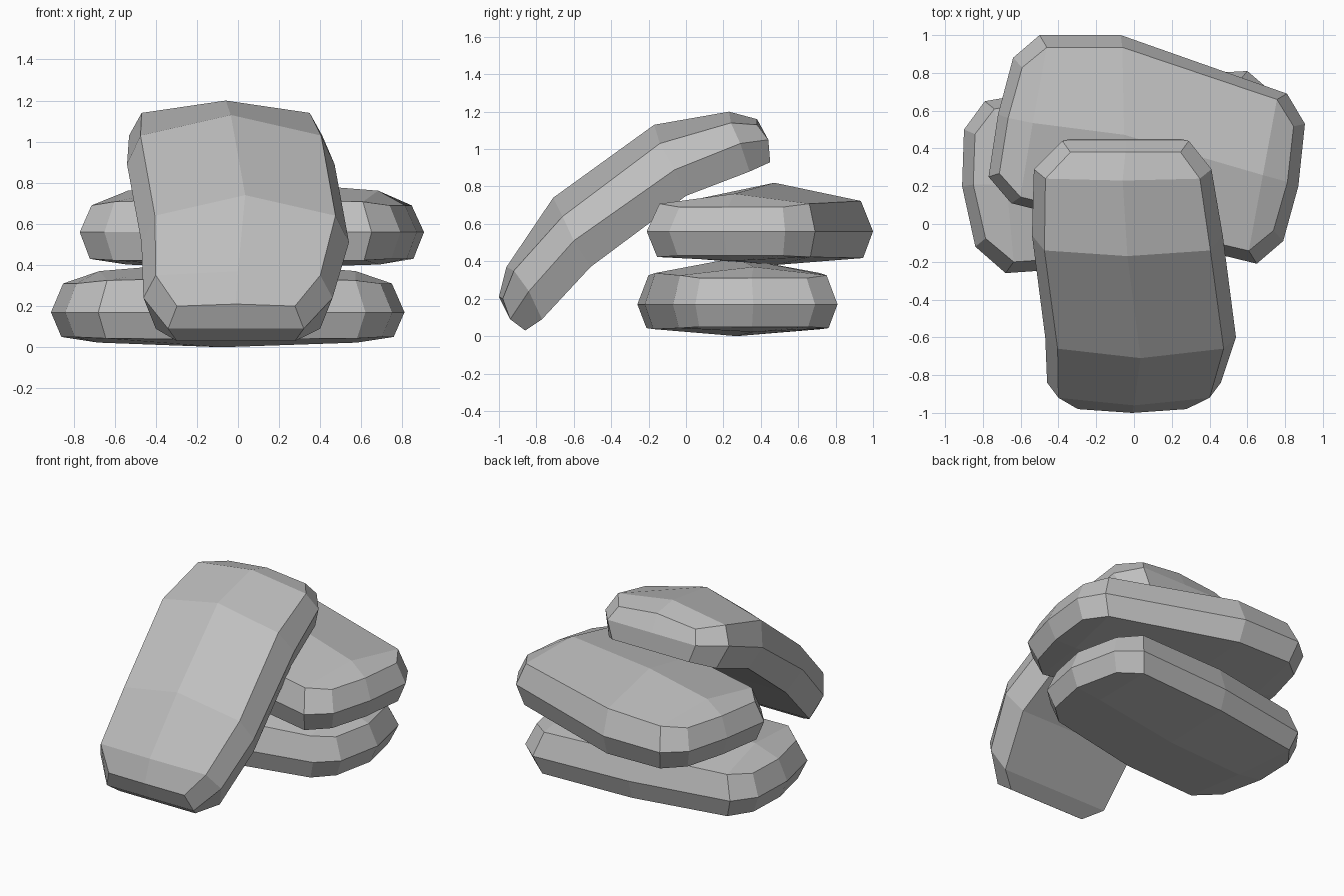
import bpy
import bmesh

cube = bpy.data.objects.get("Cube")
if cube:
    bpy.data.objects.remove(cube, do_unlink=True)

stone = bpy.data.materials.new("stone_grey")
stone.use_nodes = True
GREY = (0.52, 0.52, 0.52, 1)
stone.diffuse_color = GREY
stone.node_tree.nodes["Principled BSDF"].inputs["Base Color"].default_value = GREY


def rim(grid):
    """Boundary of a three-column grid, in order."""
    inner = grid[1:-1]
    return (grid[0] + [row[2] for row in inner]
            + grid[-1][::-1] + [row[0] for row in reversed(inner)])


def make_stone(name, top, girdle, bottom):
    """Join a top grid, a widest ring and a bottom grid into one faceted stone."""
    bm = bmesh.new()
    top, bottom = ([[bm.verts.new(p) for p in row] for row in g] for g in (top, bottom))
    belt = [bm.verts.new(p) for p in rim(girdle)]
    for grid in (top, bottom):
        for a, b in zip(grid, grid[1:]):
            for j in range(2):
                bm.faces.new((a[j], a[j + 1], b[j + 1], b[j]))
        edge = rim(grid)
        for i in range(len(belt)):
            k = (i + 1) % len(belt)
            bm.faces.new((edge[i], edge[k], belt[k], belt[i]))
    bmesh.ops.recalc_face_normals(bm, faces=bm.faces)
    mesh = bpy.data.meshes.new(name)
    bm.to_mesh(mesh)
    bm.free()
    mesh.materials.append(stone)
    bpy.context.collection.objects.link(bpy.data.objects.new(name, mesh))


def flat_stone(name, rows, z_mid, z_top, z_bottom, crown, belly):
    """Lying stone: rows of front, centre and back points along x."""
    pts = [p for row in rows for p in row]
    cx, cy = (sum(p[i] for p in pts) / len(pts) for i in (0, 1))

    def layer(scale, z, bulge):
        grid = []
        for i, row in enumerate(rows):
            # swell only the inside of the cap, most in the middle row
            swell = bulge * (0, .55, 1, .55, 0)[i]
            grid.append([(cx + (x - cx) * scale[0], cy + (y - cy) * scale[1],
                          z + swell * (1 if j == 1 else 0.25))
                         for j, (x, y) in enumerate(row)])
        return grid

    make_stone(name, layer((.93, .89), z_top, crown), layer((1, 1), z_mid, 0),
               layer((.94, .91), z_bottom, -belly))


# Bottom stone
flat_stone("bottom_stone", [
    [(-.84, -.12), (-.91, .2), (-.9, .5)],
    [(-.68, -.26), (-.72, .2), (-.79, .65)],
    [(-.1, -.22), (-.08, .27), (-.1, .77)],
    [(.62, -.07), (.62, .37), (.6, .81)],
    [(.75, .05), (.81, .36), (.74, .69)],
], .17, .31, .05, .11, .05)

# Middle stone, turned across the bottom one
flat_stone("middle_stone", [
    [(-.77, .25), (-.72, .58), (-.64, .88)],
    [(-.65, .11), (-.58, .55), (-.5, 1)],
    [(-.05, -.04), (-.06, .48), (-.07, 1)],
    [(.65, -.21), (.73, .24), (.81, .69)],
    [(.79, -.09), (.87, .2), (.905, .53)],
], .56, .69, .43, .13, .05)

# Leaning stone, bent along its length: x sides, then y and z profiles
sides = [(-.34, .32), (-.46, .46), (-.47, .54), (-.54, .47), (-.53, .41), (-.38, .29)]
top_line = [(-.98, .2), (-.92, .35), (-.66, .64), (-.14, 1.03), (.24, 1.14), (.38, 1.13)]
ridge_line = [(-1, .21), (-.96, .37), (-.71, .74), (-.17, 1.13), (.23, 1.2), (.38, 1.16)]
mid_line = [(-.94, .09), (-.84, .24), (-.6, .51), (-.06, .89), (.29, 1.03), (.44, 1.05)]
low_line = [(-.86, .03), (-.77, .09), (-.51, .37), (0, .75), (.34, .88), (.45, .93)]


def bent_layer(edge, centre, scale):
    grid = []
    for (lo, hi), e, c in zip(sides, edge, centre):
        mid = (lo + hi) / 2
        grid.append([(mid + (lo - mid) * scale, *e), (mid, *c),
                     (mid + (hi - mid) * scale, *e)])
    return grid


make_stone("leaning_stone", bent_layer(top_line, ridge_line, .87),
           bent_layer(mid_line, mid_line, 1), bent_layer(low_line, low_line, .87))
